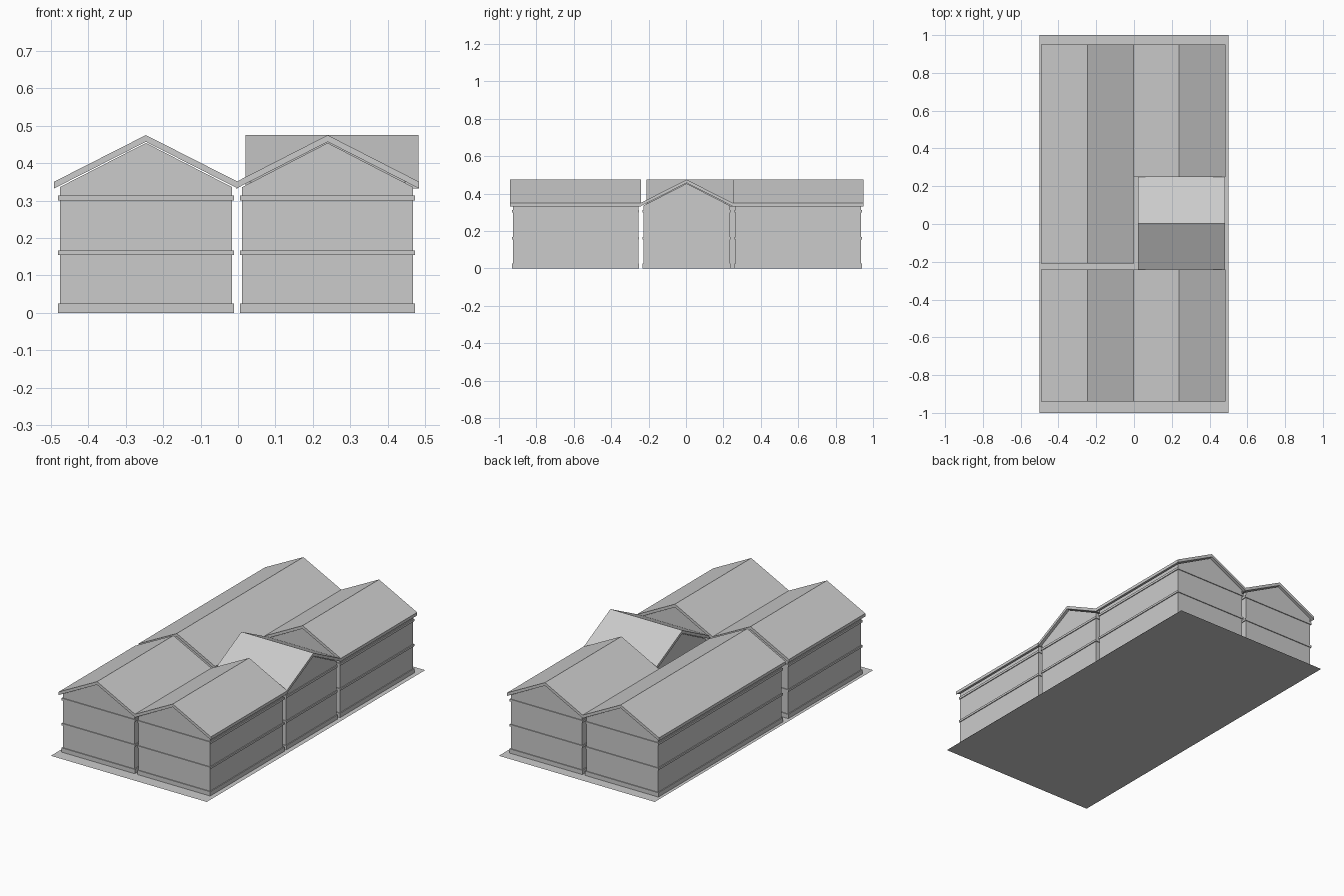
import bpy, bmesh
from mathutils import Matrix, Vector

if "Cube" in bpy.data.objects:
    bpy.data.objects.remove(bpy.data.objects["Cube"])

EAVE, RIDGE, THICK = 0.35, 0.475, 0.018
WALL_EAVE, WALL_RIDGE = 0.336, 0.454


def extrude_profile(name, pts, length, center, along_x):
    """Extrude a (width, z) outline along y, or along x when along_x is set."""
    bm = bmesh.new()
    face = bm.faces.new([bm.verts.new((u, -length / 2, z)) for u, z in pts])
    geom = bmesh.ops.extrude_face_region(bm, geom=[face])["geom"]
    bmesh.ops.translate(bm, vec=Vector((0, length, 0)),
                        verts=[g for g in geom if isinstance(g, bmesh.types.BMVert)])
    if along_x:
        bm.transform(Matrix.Rotation(-1.5707963, 4, 'Z'))
    bm.transform(Matrix.Translation((center[0], center[1], 0)))
    bmesh.ops.recalc_face_normals(bm, faces=bm.faces)
    mesh = bpy.data.meshes.new(name)
    bm.to_mesh(mesh)
    bm.free()
    ob = bpy.data.objects.new(name, mesh)
    bpy.context.collection.objects.link(ob)
    return ob


def house(name, x0, x1, y0, y1, along_x=False):
    """Gabled hall; x0..y1 is the roof outline, ridge along y unless along_x."""
    c = ((x0 + x1) / 2, (y0 + y1) / 2)
    span, length = (y1 - y0, x1 - x0) if along_x else (x1 - x0, y1 - y0)
    r = span / 2
    w = r - 0.016
    wall_len = length - 0.03

    # walls with pointed gables
    extrude_profile(name + "_walls", [(-w, 0), (w, 0), (w, WALL_EAVE), (0, WALL_RIDGE),
                                      (-w, WALL_EAVE)], wall_len, c, along_x)
    # plinth and string courses
    for part, z0, z1 in (("plinth", 0, 0.025), ("floor_band", 0.155, 0.167),
                         ("eaves_band", 0.30, 0.313)):
        b = w + 0.005
        extrude_profile(f"{name}_{part}", [(-b, z0), (b, z0), (b, z1), (-b, z1)],
                        wall_len + 0.01, c, along_x)
    # chevron roof slab
    extrude_profile(name + "_roof", [(-r, EAVE), (-r, EAVE - THICK), (0, RIDGE - THICK),
                                     (r, EAVE - THICK), (r, EAVE), (0, RIDGE)],
                    length, c, along_x)


# ground sheet
bpy.ops.mesh.primitive_plane_add(size=1)
plot = bpy.context.object
plot.name = "plot"
plot.scale = (1, 2, 1)

# the five halls
house("front_left_hall", -0.492, 0.0, -0.94, -0.24)
house("front_right_hall", -0.005, 0.484, -0.94, -0.24)
house("back_left_hall", -0.492, 0.0, -0.21, 0.95)
house("back_right_hall", -0.005, 0.484, 0.25, 0.95)
house("middle_hall", 0.02, 0.482, -0.243, 0.25, along_x=True)
